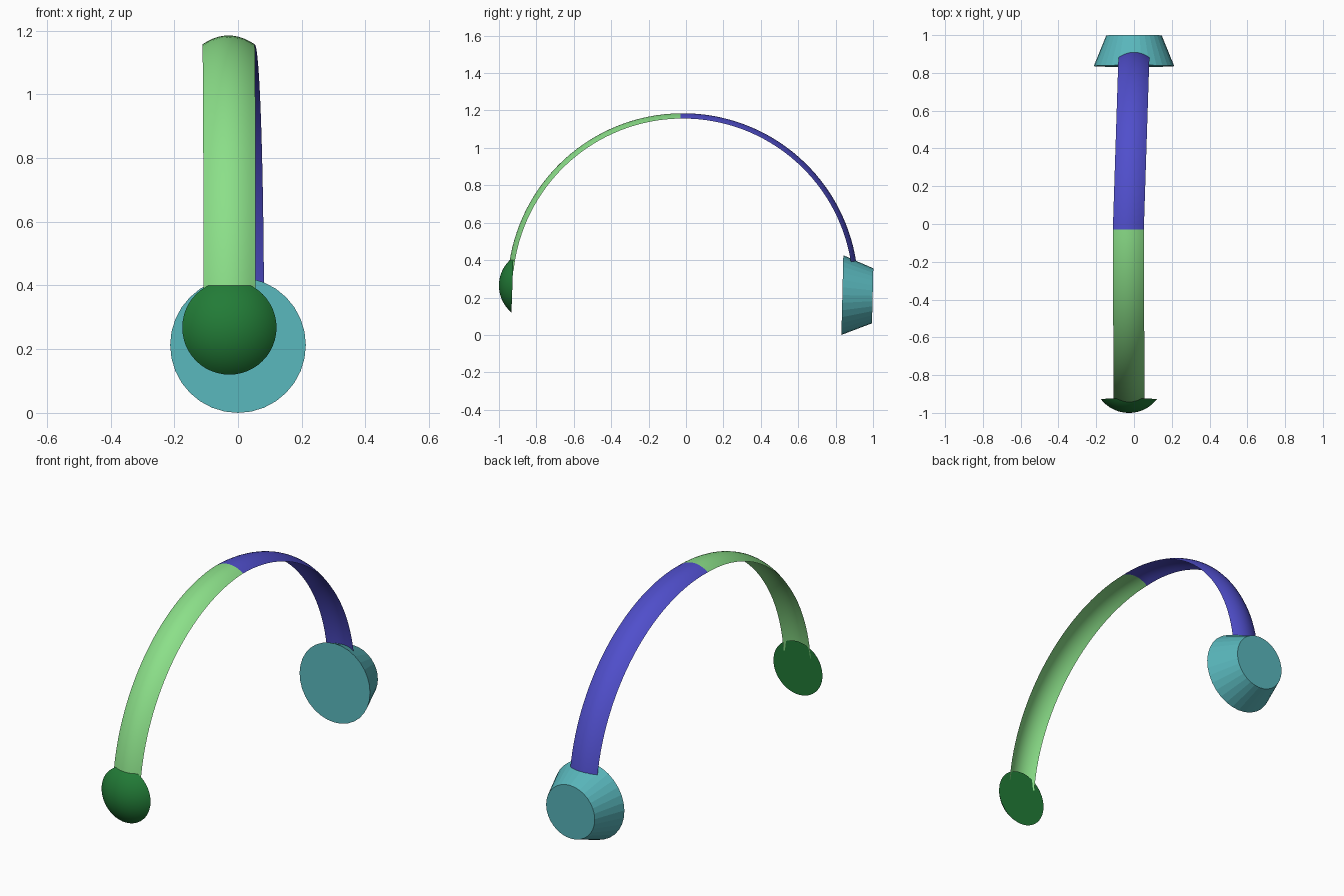
import bpy, bmesh, math
from mathutils import Vector, Matrix

if "Cube" in bpy.data.objects:
    bpy.data.objects.remove(bpy.data.objects["Cube"])


def material(name, rgb):
    m = bpy.data.materials.new(name)
    m.diffuse_color = (*rgb, 1)
    m.use_nodes = True
    m.node_tree.nodes["Principled BSDF"].inputs["Base Color"].default_value = m.diffuse_color
    return m


LIGHT_GREEN = material("light green", (0.26, 0.74, 0.25))
DARK_GREEN = material("dark green", (0.016, 0.2, 0.038))
BLUE = material("blue violet", (0.08, 0.077, 0.6))
TEAL = material("teal", (0.10, 0.47, 0.50))


def finish(bm, name, mat, smooth):
    me = bpy.data.meshes.new(name)
    bm.to_mesh(me)
    bm.free()
    ob = bpy.data.objects.new(name, me)
    bpy.context.collection.objects.link(ob)
    me.materials.append(mat)
    me.polygons.foreach_set("use_smooth", [smooth] * len(me.polygons))
    return ob


# Headband halves: a thin strip, arched across its width, swept along a circle
R, CY, HALF_W, SAG = 0.938, -0.017, 0.082, 0.028
CZ = 1.185 - R


def band_half(name, mat, a0, a1, x_at, along=32, across=10):
    bm = bmesh.new()
    rows = []
    for i in range(along + 1):
        a = a0 + (a1 - a0) * i / along
        row = []
        for j in range(across + 1):
            t = 2 * j / across - 1
            r = R - SAG * t * t
            y, z = CY + r * math.sin(a), CZ + r * math.cos(a)
            row.append(bm.verts.new((x_at(y) + HALF_W * t, y, z)))
        rows.append(row)
    for p, q in zip(rows, rows[1:]):
        for j in range(across):
            bm.faces.new((p[j], p[j + 1], q[j + 1], q[j]))
    # normals point away from the circle centre
    bm.normal_update()
    f = bm.faces[:][0]
    if f.normal.dot(f.calc_center_median() - Vector((0, CY, CZ))) < 0:
        bmesh.ops.reverse_faces(bm, faces=bm.faces[:])
    return finish(bm, name, mat, True)


split = math.asin((-0.03 - CY) / R)
end = math.acos((0.345 - CZ) / R)
band_half("front_headband", LIGHT_GREEN, -end, split,
          lambda y: -0.030 + 0.004 * max(0, -y))
band_half("back_headband", BLUE, split, end,
          lambda y: -0.030 + 0.030 * (y + 0.03) / 0.93)


# Discs and pads: a round profile revolved about an axis near y
def revolve(name, mat, profile, centre, axis, segs, smooth):
    bm = bmesh.new()
    rot = Vector(axis).to_track_quat('Z', 'X').to_matrix().to_4x4()
    rings = []
    for r, h in profile:
        n = 1 if r < 1e-6 else segs
        rings.append([bm.verts.new((r * math.cos(2 * math.pi * k / segs),
                                    r * math.sin(2 * math.pi * k / segs), h))
                      for k in range(n)])
    for p, q in zip(rings, rings[1:]):
        for k in range(segs):
            n = (k + 1) % segs
            if len(q) == 1:
                bm.faces.new((p[k], p[n], q[0]))
            else:
                bm.faces.new((p[k], p[n], q[n], q[k]))
    bm.faces.new(rings[0][::-1])
    if len(rings[-1]) > 1:
        bm.faces.new(rings[-1])
    bmesh.ops.transform(bm, matrix=Matrix.Translation(centre) @ rot, verts=bm.verts[:])
    bmesh.ops.recalc_face_normals(bm, faces=bm.faces[:])
    ob = finish(bm, name, mat, smooth)
    if smooth:
        bpy.ops.object.select_all(action='DESELECT')
        ob.select_set(True)
        bpy.context.view_layer.objects.active = ob
        bpy.ops.object.shade_smooth_by_angle(angle=math.radians(35))
    return ob


# Domed temple disc: shallow spherical cap with a flat inner face
rim, depth = 0.148, 0.072
sr = (rim * rim + depth * depth) / (2 * depth)
top = math.asin(rim / sr)
dome = [(sr * math.sin(top * (1 - i / 12)),
         sr * math.cos(top * (1 - i / 12)) - (sr - depth)) for i in range(13)]
dome[-1] = (0, depth)
revolve("temple_disc", DARK_GREEN, dome, (-0.027, -0.928, 0.268), (0, -1, 0.035), 48, True)

# Tapered ear cup: truncated cone, wide face inward
revolve("ear_cup", TEAL, [(0.213, 0), (0.147, 0.162)], (0, 0.836, 0.213),
        (0, 1, -0.024), 32, False)
